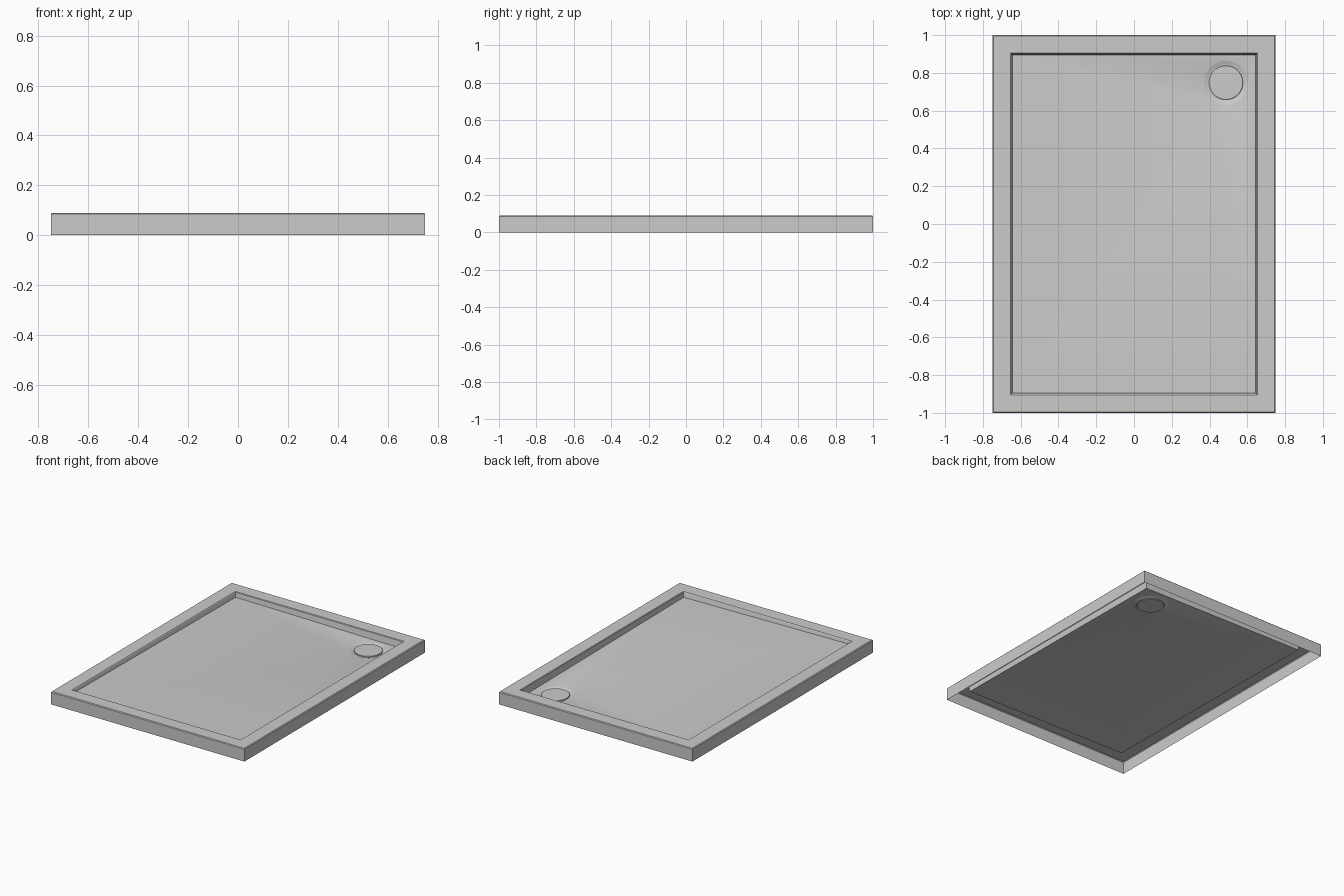
import bpy, bmesh, math
from mathutils import Vector

cube = bpy.data.objects.get("Cube")
if cube:
    bpy.data.objects.remove(cube, do_unlink=True)

HALF_X, HALF_Y, HEIGHT = 0.75, 1.0, 0.09
DRAIN = Vector((0.487, 0.748, 0))
SIDES = 48


def make_material(name, color):
    mat = bpy.data.materials.new(name)
    mat.use_nodes = True
    mat.diffuse_color = color
    mat.node_tree.nodes["Principled BSDF"].inputs["Base Color"].default_value = color
    return mat


def floor_z(x, y):
    """Floor plane that falls gently towards the drain corner."""
    return 0.055 - 0.0115 * x - 0.0083 * y


def rectangle(bm, inset, height):
    """Ring of four corners; height is a number or a function of x and y."""
    hx, hy = HALF_X - inset, HALF_Y - inset
    corners = [(-hx, -hy), (hx, -hy), (hx, hy), (-hx, hy)]
    return [bm.verts.new((x, y, height(x, y) if callable(height) else height))
            for x, y in corners]


def circle(bm, radius, drop):
    """Ring around the drain, lying a little under the floor plane."""
    ring = []
    for i in range(SIDES):
        a = math.tau * i / SIDES
        x, y = DRAIN.x + radius * math.cos(a), DRAIN.y + radius * math.sin(a)
        ring.append(bm.verts.new((x, y, floor_z(x, y) - drop)))
    return ring


def join(bm, outer, inner):
    for i in range(len(outer)):
        j = (i + 1) % len(outer)
        bm.faces.new((outer[i], outer[j], inner[j], inner[i]))


def ring_edges(bm, ring):
    return [bm.edges.get((ring[i - 1], ring[i])) for i in range(len(ring))]


def finish(bm, name, mat):
    mesh = bpy.data.meshes.new(name)
    bm.to_mesh(mesh)
    bm.free()
    mesh.materials.append(mat)
    obj = bpy.data.objects.new(name, mesh)
    bpy.context.collection.objects.link(obj)
    bpy.ops.object.select_all(action='DESELECT')
    obj.select_set(True)
    bpy.context.view_layer.objects.active = obj
    bpy.ops.object.shade_smooth_by_angle(angle=math.radians(25))
    return obj


grey = make_material("light grey", (0.6, 0.6, 0.585, 1))

# Tray: open-bottomed shell of skirt, rim, step and sloping floor
bm = bmesh.new()
rings = [rectangle(bm, 0, 0),
         rectangle(bm, 0, HEIGHT - 0.005),
         rectangle(bm, 0.005, HEIGHT),
         rectangle(bm, 0.096, HEIGHT),
         rectangle(bm, 0.100, HEIGHT - 0.004),
         rectangle(bm, 0.106, floor_z)]
for outer, inner in zip(rings, rings[1:]):
    join(bm, outer, inner)

# Shallow dished recess around the drain
dish = [circle(bm, r, d) for r, d in ((0.12, 0), (0.112, 0.002),
                                     (0.1, 0.007), (0.088, 0.009))]
for outer, inner in zip(dish, dish[1:]):
    join(bm, outer, inner)
bm.faces.new(dish[-1])

# Floor sheet between the step and the recess
edges = ring_edges(bm, rings[-1]) + ring_edges(bm, dish[0])
fill = bmesh.ops.triangle_fill(bm, edges=edges, use_beauty=True, normal=(0, 0, 1))
for face in fill["geom"]:
    if isinstance(face, bmesh.types.BMFace):
        face.normal_update()
        if face.normal.z < 0:
            face.normal_flip()
finish(bm, "shower_tray", grey)

# Drain cover: slightly domed disc that passes just through the recess
bm = bmesh.new()
cover = []
for radius, z in ((0.086, 0.03), (0.09, 0.034), (0.09, 0.043),
                  (0.086, 0.046), (0.045, 0.0475)):
    cover.append([bm.verts.new((DRAIN.x + radius * math.cos(math.tau * i / SIDES),
                                DRAIN.y + radius * math.sin(math.tau * i / SIDES), z))
                  for i in range(SIDES)])
for lower, upper in zip(cover, cover[1:]):
    join(bm, lower, upper)
bm.faces.new(cover[-1])
bm.faces.new(list(reversed(cover[0])))
finish(bm, "drain_cover", grey)
